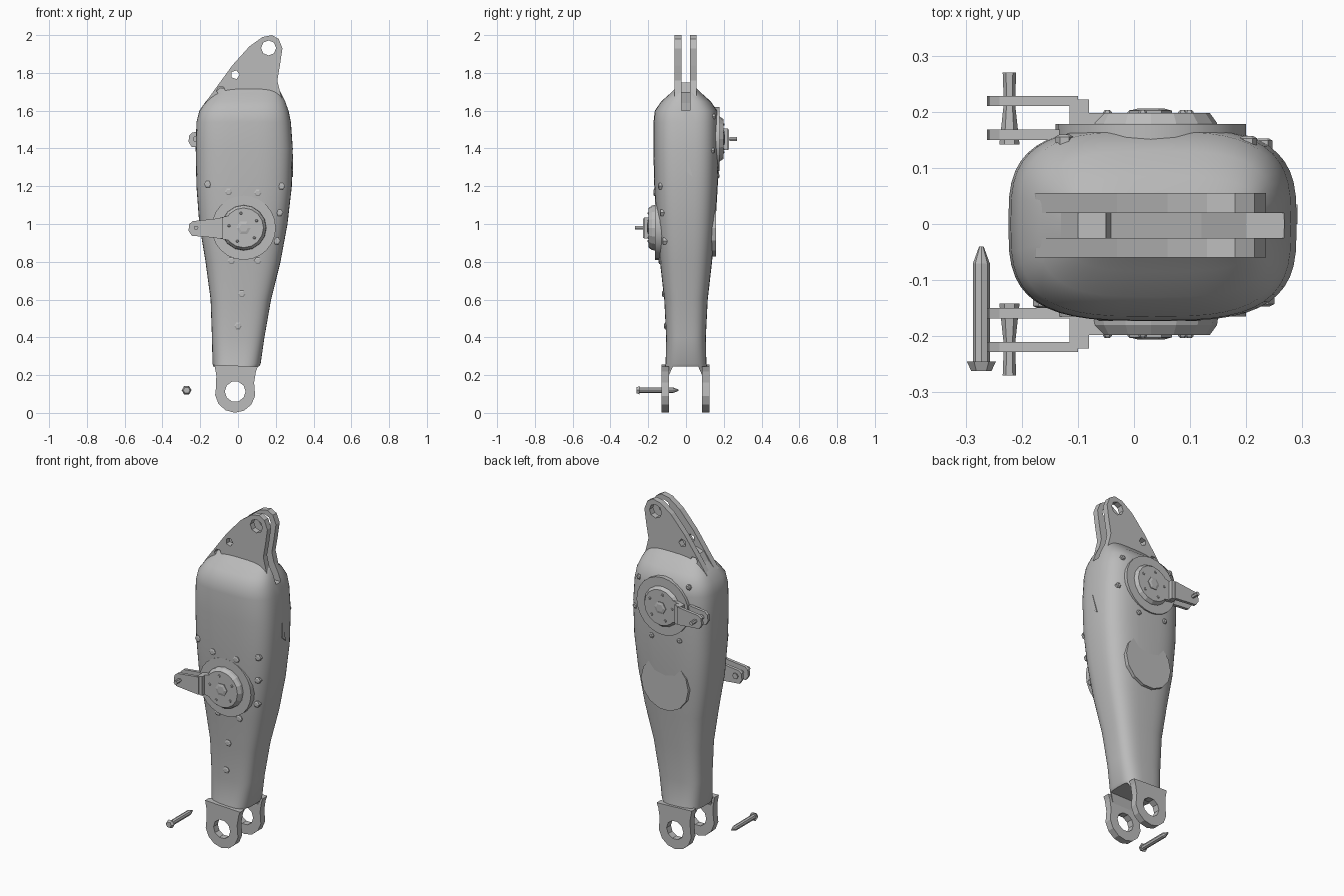
import bpy, bmesh
from math import sin, cos, tau, radians

if "Cube" in bpy.data.objects:
    bpy.data.objects.remove(bpy.data.objects["Cube"])

GREY = (0.5, 0.5, 0.5, 1)
mat = bpy.data.materials.new("Plain grey")
mat.use_nodes = True
mat.diffuse_color = GREY
mat.node_tree.nodes["Principled BSDF"].inputs["Base Color"].default_value = GREY


def finish(name, bm, smooth=False):
    bmesh.ops.recalc_face_normals(bm, faces=bm.faces)
    me = bpy.data.meshes.new(name)
    bm.to_mesh(me)
    bm.free()
    me.materials.append(mat)
    ob = bpy.data.objects.new(name, me)
    bpy.context.collection.objects.link(ob)
    if smooth:
        bpy.ops.object.select_all(action='DESELECT')
        ob.select_set(True)
        bpy.context.view_layer.objects.active = ob
        bpy.ops.object.shade_smooth_by_angle(angle=radians(35))
    return ob


def loft(name, loops, smooth=False):
    bm = bmesh.new()
    rings = [[bm.verts.new(p) for p in loop] for loop in loops]
    n = len(rings[0])
    for a, b in zip(rings, rings[1:]):
        for i in range(n):
            j = (i + 1) % n
            bm.faces.new((a[i], a[j], b[j], b[i]))
    bm.faces.new(rings[0])
    bm.faces.new(rings[-1])
    return finish(name, bm, smooth)


def prism(name, pts, a, b, axis='y', smooth=False):
    place = (lambda u, v, t: (u, t, v)) if axis == 'y' else (lambda u, v, t: (t, u, v))
    return loft(name, [[place(u, v, t) for u, v in pts] for t in (a, b)], smooth)


def circle(cx, cz, r, n=16, start=0.0, span=tau):
    return [(cx + r * cos(start + span * i / n), cz + r * sin(start + span * i / n))
            for i in range(n)]


def cut(ob, cutter):
    cutter.hide_render = True
    mod = ob.modifiers.new("Cut", 'BOOLEAN')
    mod.object = cutter
    mod.operation = 'DIFFERENCE'
    mod.solver = 'EXACT'
    cutter.hide_set(True)
    cutter.display_type = 'WIRE'


# Main body: rounded sections given as height, x range, half depth
SECTIONS = [
    (0.17, -0.10, 0.07, 0.125), (0.21, -0.12, 0.09, 0.122), (0.26, -0.135, 0.12, 0.108),
    (0.4, -0.138, 0.14, 0.105), (0.6, -0.145, 0.175, 0.115), (0.8, -0.172, 0.225, 0.138),
    (1.0, -0.205, 0.262, 0.156), (1.2, -0.22, 0.285, 0.168), (1.4, -0.224, 0.29, 0.173),
    (1.54, -0.22, 0.28, 0.172), (1.6, -0.205, 0.268, 0.165), (1.65, -0.17, 0.25, 0.13),
    (1.69, -0.13, 0.23, 0.085), (1.72, -0.10, 0.215, 0.055)]
POWER = 3.2


def section(z, x0, x1, d, n=48):
    def bend(c):
        return (1 if c > 0 else -1) * abs(c) ** (2 / POWER)
    cx, w = (x0 + x1) / 2, (x1 - x0) / 2
    return [(cx + w * bend(cos(tau * i / n)), d * bend(sin(tau * i / n)), z) for i in range(n)]


def depth_at(x, z):
    for a, b in zip(SECTIONS, SECTIONS[1:]):
        if a[0] <= z <= b[0]:
            t = (z - a[0]) / (b[0] - a[0])
            x0, x1, d = [p + (q - p) * t for p, q in zip(a[1:], b[1:])]
            u = min(1, abs(2 * x - x0 - x1) / (x1 - x0))
            return d * (1 - u ** POWER) ** (1 / POWER)
    return 0


body = loft("body_shell", [section(*s) for s in SECTIONS], True)
arch = [(-0.09, 0.1), (-0.09, 0.2), (-0.07, 0.245), (0.065, 0.245), (0.085, 0.2), (0.085, 0.1)]
cut(body, prism("arch_cutter", arch, -0.5, 0.5, 'x'))
slot = [(-0.05, 1.85), (-0.05, 1.70), (0.12, 1.64), (0.2, 1.6), (0.4, 1.6), (0.4, 1.85)]
cut(body, prism("slot_cutter", slot, -0.025, 0.02))

# Upper pair of ears with eye holes and the web between them
EAR = [(-0.2, 1.58), (-0.175, 1.64), (-0.11, 1.73), (-0.03, 1.84), (0.06, 1.94), (0.13, 1.99),
       (0.18, 2.0), (0.215, 1.98), (0.235, 1.93), (0.222, 1.84), (0.208, 1.76), (0.225, 1.69),
       (0.255, 1.6)]
upper_holes = [prism("eye_cutter", circle(0.162, 1.932, 0.04, 8), -0.2, 0.2),
               prism("small_hole_cutter", circle(-0.015, 1.79, 0.024, 5), -0.2, 0.2),
               prism("web_hole_cutter", circle(-0.09, 1.705, 0.024, 6), -0.2, 0.2)]
for name, a, b in (("upper_ear_front", -0.06, -0.025), ("upper_ear_back", 0.02, 0.055)):
    ear = prism(name, EAR, a, b)
    for hole in upper_holes:
        cut(ear, hole)
prism("ear_web", [(-0.13, 1.69), (-0.1, 1.735), (-0.05, 1.75), (-0.04, 1.69)], -0.025, 0.02)

# Lower clevis lugs
LUG = circle(-0.015, 0.108, 0.107, 9, radians(160), radians(245)) + [
    (0.085, 0.16), (0.095, 0.22), (0.105, 0.245), (-0.125, 0.255), (-0.115, 0.2)]
lug_hole = prism("lug_hole_cutter", circle(-0.015, 0.113, 0.055, 10), -0.3, 0.3)
for name, a, b in (("lower_lug_front", -0.13, -0.09), ("lower_lug_back", 0.085, 0.125)):
    cut(prism(name, LUG, a, b), lug_hole)
cut(body, lug_hole)

# Loose pin beside the clevis
prism("loose_pin_shaft", circle(-0.272, 0.12, 0.015, 8), -0.25, -0.07)
loft("loose_pin_tip", [[(x, y, z) for x, z in circle(-0.272, 0.12, r, 8)]
                       for y, r in ((-0.07, 0.015), (-0.04, 0.004))])
loft("loose_pin_head", [[(x, y, z) for x, z in circle(-0.272, 0.12, r, 6)]
                        for y, r in ((-0.262, 0.018), (-0.245, 0.026))])


def bolt(name, x, z, y, s, r=0.02):
    loft(name, [[(u, s * t, v) for u, v in circle(x, z, k, 6)]
                for t, k in ((y - 0.03, r), (y + 0.004, r), (y + 0.008, r * 0.6))])


# Rotary hub with a forked lever, one on each face
def hub(label, s, z, face):
    x = 0.03
    prism(label + "_hub_ring", circle(x, z, 0.17, 24), s * 0.12, s * face, smooth=True)
    loft(label + "_hub", [[(u, s * y, v) for u, v in circle(x, z, r, 16)]
                          for y, r in ((0.13, 0.125), (0.18, 0.118), (0.198, 0.105))])
    bolt(label + "_hub_cap", x, z, 0.198, s, 0.038)
    for i, (u, v) in enumerate(circle(x, z, 0.078, 5, 0.5)):
        bolt(f"{label}_hub_bolt_{i}", u, v, 0.195, s, 0.008)
    block = [(-0.11, z - 0.055), (0.0, z - 0.075), (0.0, z + 0.075), (-0.11, z + 0.05)]
    prism(label + "_lever_block", block, s * 0.15, s * 0.198)
    root = [(-0.115, z - 0.055), (-0.08, z - 0.058), (-0.08, z + 0.055), (-0.115, z + 0.05)]
    prism(label + "_fork_root", root, s * 0.15, s * 0.222)
    tine = [(-0.262, z - 0.015), (-0.245, z - 0.042), (-0.1, z - 0.055),
            (-0.1, z + 0.05), (-0.24, z + 0.035), (-0.258, z + 0.02)]
    for part, a, b in (("inner", 0.15, 0.168), ("outer", 0.21, 0.228)):
        prism(f"{label}_fork_{part}", tine, s * a, s * b)
    loft(label + "_fork_pin", [[(u, s * y, v) for u, v in circle(-0.222, z, r, 6)]
                               for y, r in ((0.142, 0.018), (0.215, 0.01), (0.27, 0.012))])


hub("front", -1, 0.98, 0.165)
hub("back", 1, 1.45, 0.178)

# Flat round cover on the back
prism("back_cover", circle(0.03, 0.98, 0.155, 14), 0.1, 0.158)

# Small bolts scattered over the shell
FRONT = [(-0.16, 1.21), (0.23, 1.2), (0.105, 1.165), (-0.05, 1.17), (0.22, 1.06),
         (0.205, 0.91), (0.105, 0.805), (-0.035, 0.805), (0.02, 0.63), (0.0, 0.46)]
for i, (x, z) in enumerate(FRONT):
    bolt(f"front_bolt_{i}", x, z, depth_at(x, z), -1)
for i, (x, z) in enumerate(circle(0.03, 1.45, 0.21, 7, 0.6)):
    if -0.17 < x < 0.24 and z < 1.6:
        bolt(f"back_bolt_{i}", x, z, depth_at(x, z), 1, 0.016)

# Sliver mark on the left side
prism("side_mark", [(0.0, 1.37), (0.0, 1.28), (0.035, 1.25)], 0.284, 0.291, 'x')
